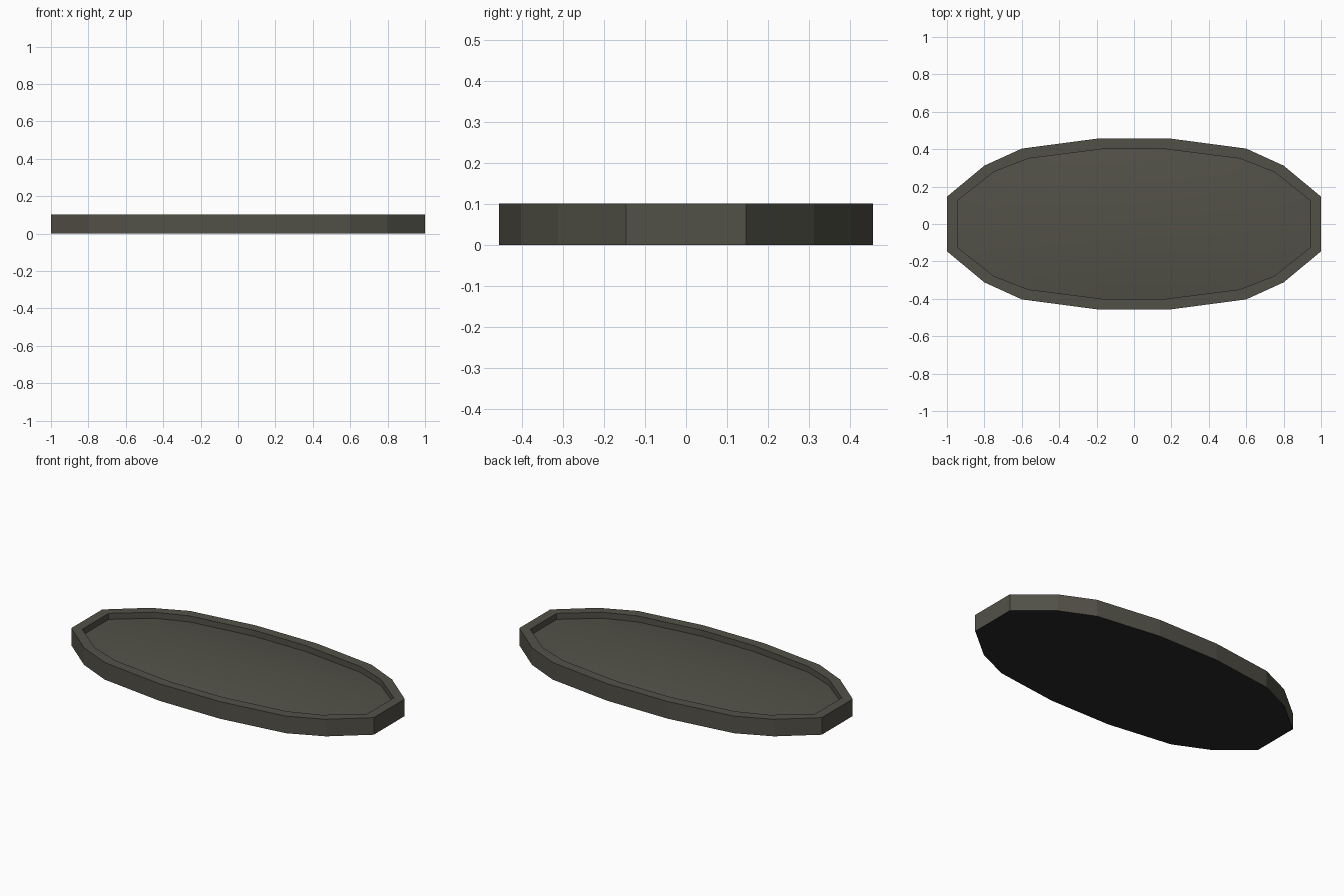
import bpy, bmesh

if "Cube" in bpy.data.objects:
    bpy.data.objects.remove(bpy.data.objects["Cube"])

def material(name, rgb):
    m = bpy.data.materials.new(name)
    m.diffuse_color = (*rgb, 1)
    m.use_nodes = True
    m.node_tree.nodes["Principled BSDF"].inputs["Base Color"].default_value = m.diffuse_color
    return m

def ring(bm, quarter, z, s=1.0):
    # mirror one quarter of the outline into a full counter-clockwise loop
    right = [(x, -y) for x, y in quarter] + [(x, y) for x, y in reversed(quarter)]
    pts = right + [(-x, -y) for x, y in right]
    return [bm.verts.new((x * s, y * s, z)) for x, y in pts]

def bridge(bm, a, b):
    n = len(a)
    return [bm.faces.new((a[i], a[(i + 1) % n], b[(i + 1) % n], b[i])) for i in range(n)]

outer = [(0.2, 0.456), (0.6, 0.403), (0.8, 0.312), (1.0, 0.146)]
inner = [(0.17, 0.40), (0.565, 0.35), (0.75, 0.278), (0.943, 0.125)]
height, floor, rise = 0.102, 0.066, 0.034

def finish(name, bm, mats):
    bm.normal_update()
    mesh = bpy.data.meshes.new(name)
    bm.to_mesh(mesh)
    bm.free()
    for m in mats:
        mesh.materials.append(m)
    bpy.context.collection.objects.link(bpy.data.objects.new(name, mesh))

olive = material("dark olive grey", (0.085, 0.082, 0.064))
black = material("black underside", (0.022, 0.022, 0.022))

# oval base with raised rim and black underside
bm = bmesh.new()
loops = [ring(bm, outer, 0), ring(bm, outer, height),
         ring(bm, inner, height), ring(bm, inner, floor)]
for a, b in zip(loops, loops[1:]):
    bridge(bm, a, b)
bm.faces.new(loops[0][::-1]).material_index = 1
finish("oval_base", bm, [olive, black])

# gently domed top inside the rim
bm = bmesh.new()
steps = [1, 0.85, 0.7, 0.55, 0.4, 0.25, 0.12]
loops = [ring(bm, inner, floor + rise * (1 - s * s), s) for s in steps]
for a, b in zip(loops, loops[1:]):
    bridge(bm, a, b)
bm.faces.new(loops[-1])
for f in bm.faces:
    f.smooth = True
finish("domed_top", bm, [olive])
